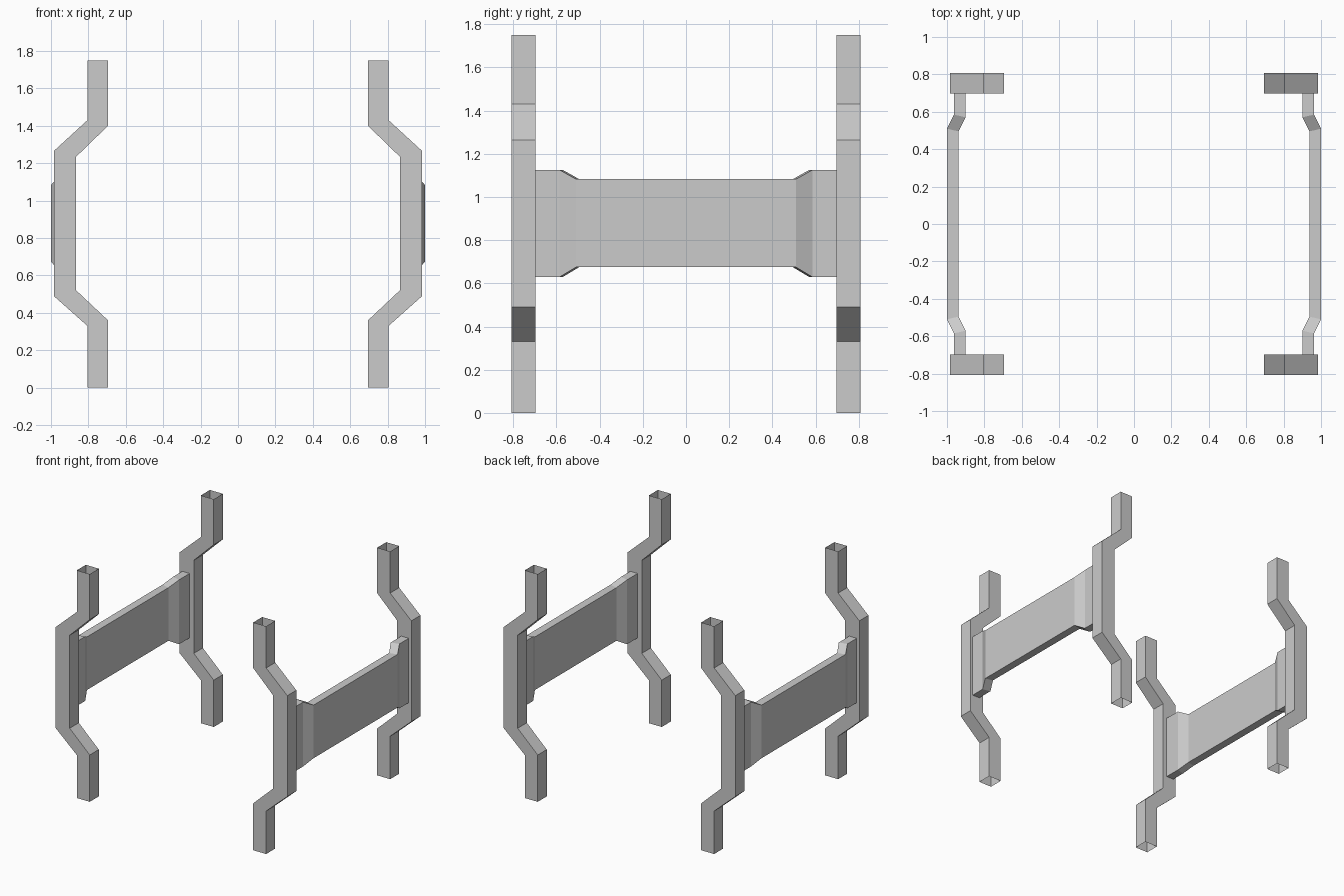
import bpy, bmesh

if "Cube" in bpy.data.objects:
    bpy.data.objects.remove(bpy.data.objects["Cube"])


def tube(name, rings, mirror):
    """Skin a row of four-sided rings into an open-ended tube and mirror it."""
    bm = bmesh.new()
    rows = [[bm.verts.new(p) for p in ring] for ring in rings]
    for a, b in zip(rows, rows[1:]):
        for i in range(4):
            j = (i + 1) % 4
            bm.faces.new((a[i], a[j], b[j], b[i]))
    bmesh.ops.recalc_face_normals(bm, faces=bm.faces)
    # recalculation on open shells can flip: the +x-most face must face +x
    f = max(bm.faces, key=lambda f: f.calc_center_median().x)
    if f.normal.x < 0:
        bmesh.ops.reverse_faces(bm, faces=bm.faces)
    mesh = bpy.data.meshes.new(name)
    bm.to_mesh(mesh)
    bm.free()
    obj = bpy.data.objects.new(name, mesh)
    bpy.context.collection.objects.link(obj)
    mod = obj.modifiers.new("mirror", 'MIRROR')
    mod.use_axis = mirror
    mod.use_mirror_merge = False
    return obj


# Cranked square posts: (inner x, inner z, outer x, outer z) along the height
Y0, Y1 = 0.698, 0.808
post = [(0.695, 0, 0.805, 0), (0.695, 0.36, 0.805, 0.33),
        (0.865, 0.52, 0.985, 0.49), (0.865, 1.235, 0.985, 1.265),
        (0.695, 1.40, 0.805, 1.43), (0.695, 1.75, 0.805, 1.75)]
tube("corner_posts",
     [[(xi, Y0, zi), (xo, Y0, zo), (xo, Y1, zo), (xi, Y1, zi)]
      for xi, zi, xo, zo in post], (True, True, False))

# Side panels: (inner x, inner y, outer x, outer y, bottom z, top z)
half = [(0.90, 0.70, 0.963, 0.70, 0.63, 1.125),
        (0.90, 0.57, 0.963, 0.585, 0.63, 1.125),
        (0.938, 0.495, 1.0, 0.51, 0.675, 1.083)]
panel = [(xi, -yi, xo, -yo, b, t) for xi, yi, xo, yo, b, t in half] + half[::-1]
tube("side_panels",
     [[(xi, yi, b), (xo, yo, b), (xo, yo, t), (xi, yi, t)]
      for xi, yi, xo, yo, b, t in panel], (True, False, False))
